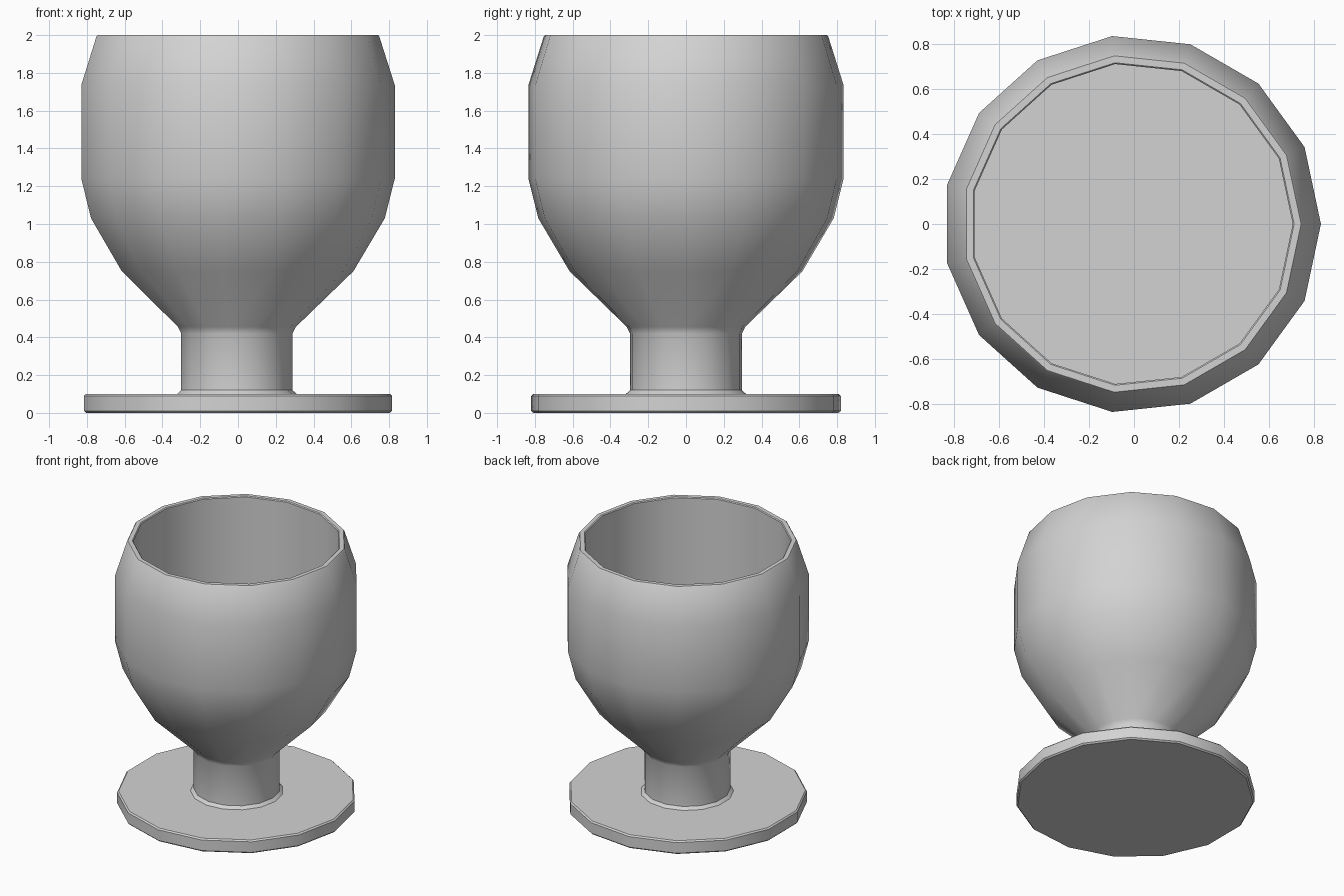
import bpy
import bmesh
from math import cos, sin, tau, radians

cube = bpy.data.objects.get("Cube")
if cube:
    bpy.data.objects.remove(cube, do_unlink=True)

SIDES = 15
CENTRE_X = -0.009  # balances the odd number of sides

grey = bpy.data.materials.new("light_grey")
grey.use_nodes = True
colour = (0.65, 0.65, 0.65, 1)
grey.diffuse_color = colour
grey.node_tree.nodes["Principled BSDF"].inputs["Base Color"].default_value = colour


def lathe(name, profile):
    """Spin a (radius, height) profile into a closed body with flat end caps."""
    bm = bmesh.new()
    rings = []
    for r, z in profile:
        rings.append([bm.verts.new((r * cos(tau * i / SIDES), r * sin(tau * i / SIDES), z))
                      for i in range(SIDES)])
    for low, high in zip(rings, rings[1:]):
        for i in range(SIDES):
            j = (i + 1) % SIDES
            bm.faces.new((low[i], low[j], high[j], high[i]))
    bm.faces.new(rings[0][::-1])
    bm.faces.new(rings[-1])
    bmesh.ops.recalc_face_normals(bm, faces=bm.faces)
    mesh = bpy.data.meshes.new(name)
    bm.to_mesh(mesh)
    bm.free()
    mesh.materials.append(grey)
    obj = bpy.data.objects.new(name, mesh)
    obj.location.x = CENTRE_X
    bpy.context.collection.objects.link(obj)
    bpy.ops.object.select_all(action="DESELECT")
    obj.select_set(True)
    bpy.context.view_layer.objects.active = obj
    bpy.ops.object.shade_smooth_by_angle(angle=radians(30))
    return obj


# Foot, stem, bowl, rim and hollow in one continuous profile
lathe("goblet", [
    (0.814, 0), (0.824, 0.01), (0.824, 0.09), (0.814, 0.1),      # foot disc
    (0.32, 0.1), (0.298, 0.12), (0.298, 0.42), (0.315, 0.455),   # stem
    (0.62, 0.75), (0.786, 1.03), (0.839, 1.24), (0.839, 1.735),  # bowl outside
    (0.757, 1.993), (0.751, 2), (0.72, 2), (0.714, 1.994),       # rim
    (0.714, 1.1),                                                # hollow and floor
])
